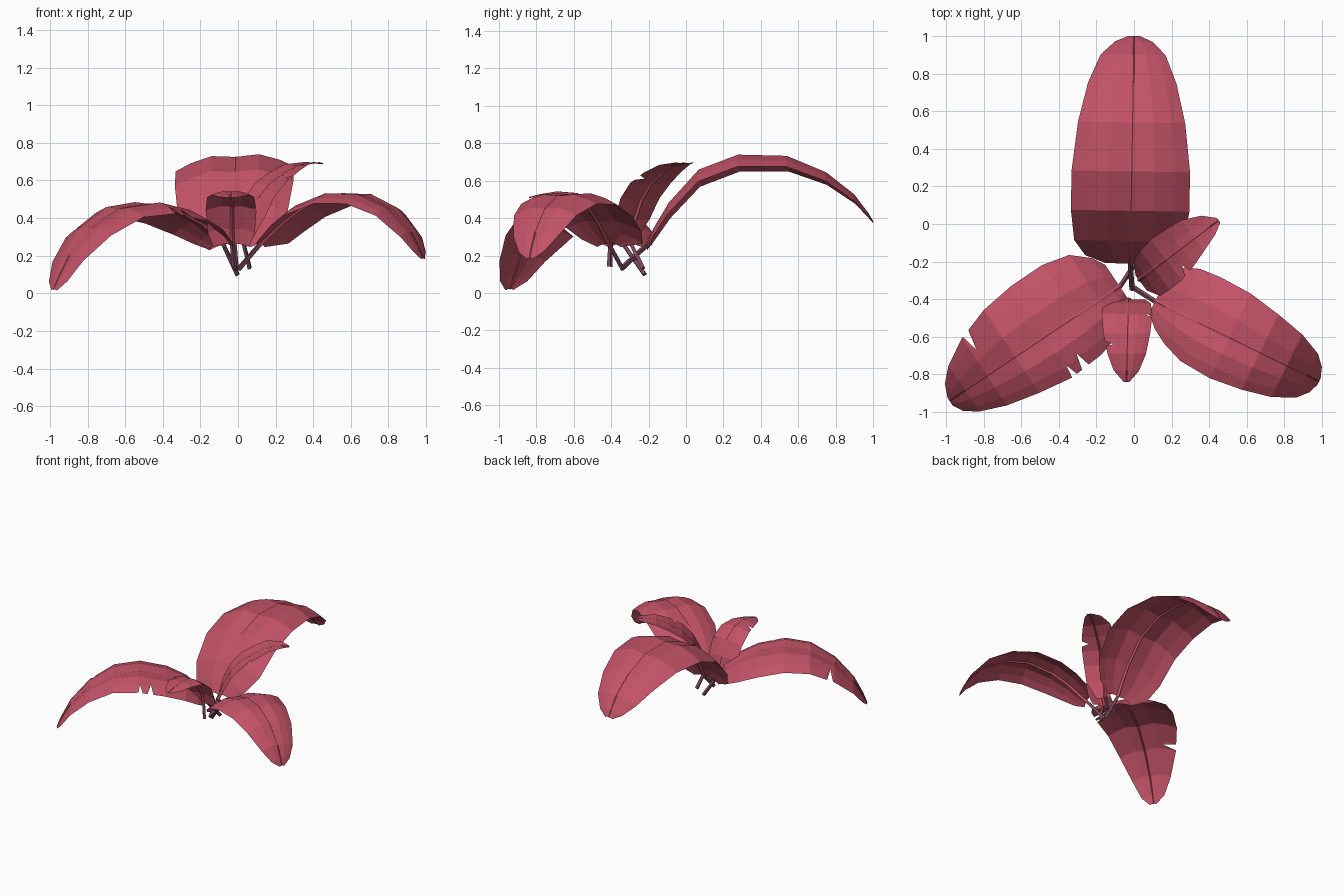
import bpy, bmesh, math
from mathutils import Vector

if "Cube" in bpy.data.objects:
    bpy.data.objects.remove(bpy.data.objects["Cube"])

pink = bpy.data.materials.new("rose leaf")
pink.diffuse_color = (0.54, 0.085, 0.135, 1)
pink.use_nodes = True
pink.node_tree.nodes["Principled BSDF"].inputs["Base Color"].default_value = pink.diffuse_color
stem_mat = bpy.data.materials.new("plum stem")
stem_mat.diffuse_color = (0.2, 0.07, 0.105, 1)
stem_mat.use_nodes = True
stem_mat.node_tree.nodes["Principled BSDF"].inputs["Base Color"].default_value = stem_mat.diffuse_color


def make_object(name, bm, mats):
    me = bpy.data.meshes.new(name)
    bm.to_mesh(me)
    bm.free()
    for m in mats:
        me.materials.append(m)
    ob = bpy.data.objects.new(name, me)
    bpy.context.collection.objects.link(ob)


def lerp_row(rows, s):
    for a, b in zip(rows, rows[1:]):
        if a[0] <= s <= b[0]:
            t = (s - a[0]) / (b[0] - a[0])
            return tuple(p + (q - p) * t for p, q in zip(a, b))


def leaf(name, base, tip, foot, rows, droop=0.2, puff=0.03, roll=0.0, tears=()):
    """rows: distance along the rib, height, left width, right width.
    tears: distance, side (-1 left, 1 right), depth, half opening."""
    base2 = Vector((base[0], base[1], 0))
    d = (Vector((tip[0], tip[1], 0)) - base2).normalized()
    right = Vector((d.y, -d.x, 0))
    # extra rows where the blade is torn
    full = [(r, 0, 0) for r in rows]
    for s, side, depth, half in tears:
        for ds, dep in ((-half, 0), (0, depth), (half, 0)):
            full.append((lerp_row(rows, s + ds), side, dep))
    full.sort(key=lambda f: f[0][0])
    centre = lambda r: base2 + d * r[0] + Vector((0, 0, r[1]))

    def sag(a):
        # height across half a blade: slight rise, then a drooping edge
        pts = ((0, 0), (0.4, puff), (0.75, -droop * 0.38), (1, -droop))
        for p, q in zip(pts, pts[1:]):
            if a <= q[0]:
                return p[1] + (q[1] - p[1]) * (a - p[0]) / (q[0] - p[0])

    # blade: seven points across
    bm = bmesh.new()
    grid = []
    for r, side, depth in full:
        line = []
        for u in (-1, -0.75, -0.4, 0, 0.4, 0.75, 1):
            w = r[2] if u < 0 else r[3]
            k = u
            if u * side > 0:
                k = side * min(abs(u), 1 - depth * (1 if abs(u) == 1 else 1.05))
            line.append(bm.verts.new(centre(r) + right * (k * w)
                                     + Vector((0, 0, (sag(abs(k)) + roll * k) * w))))
        grid.append(line)
    for a, b in zip(grid, grid[1:]):
        for i in range(6):
            bm.faces.new((a[i], a[i + 1], b[i + 1], b[i]))
    make_object(name + "_blade", bm, [pink])

    # plum stem, continuing as a tapering leaf-coloured rib under the blade
    pts = [Vector(foot)] + [centre(r) for r in rows]
    bm = bmesh.new()
    rings = []
    for i, p in enumerate(pts):
        tan = (pts[min(i + 1, len(pts) - 1)] - pts[max(i - 1, 0)]).normalized()
        nrm = right.cross(tan).normalized()
        rad = 0.017 * (1 - i / len(pts)) + 0.001
        top = 0.003 if i > 1 else rad * 0.6
        rings.append([bm.verts.new(p + o) for o in
                      (right * rad * 0.8, nrm * top, -right * rad * 0.8, -nrm * rad)])
    for n, (a, b) in enumerate(zip(rings, rings[1:])):
        for i in range(4):
            j = (i + 1) % 4
            f = bm.faces.new((a[i], a[j], b[j], b[i]))
            f.material_index = 0 if n < 1 else 1
    bm.faces.new(rings[0][::-1])
    bm.faces.new(rings[-1]).material_index = 1
    bmesh.ops.recalc_face_normals(bm, faces=bm.faces)
    make_object(name + "_stem", bm, [stem_mat, pink])


leaf("back_leaf", (-0.02, -0.2), (0.0, 1), (-0.01, -0.35, 0.13), [
    (-.01, .26, .13, .09), (.03, .34, .24, .2), (.11, .47, .3, .28), (.27, .645, .32, .31),
    (.48, .725, .32, .31), (.74, .72, .29, .28), (.95, .635, .24, .23),
    (1.1, .52, .175, .17), (1.17, .43, .1, .1), (1.2, .38, .03, .03)], roll=0.04)

leaf("left_leaf", (-0.1, -0.35), (-0.95, -0.92), (0.0, -0.22, 0.1), [
    (-.03, .26, .09, .14), (.01, .3, .14, .21), (.1, .37, .2, .29), (.25, .435, .245, .326),
    (.45, .475, .26, .325), (.64, .45, .23, .3), (.82, .345, .19, .24),
    (.96, .2, .135, .16), (1.03, .08, .085, .09), (1.06, .02, .03, .02)],
    roll=0.0, tears=[(.36, -1, .35, .022), (.44, -1, .28, .022), (.79, 1, .42, .022)])

leaf("right_leaf", (0.13, -0.42), (0.95, -0.82), (0.0, -0.34, 0.13), [
    (-.02, .26, .07, .07), (.04, .31, .23, .13), (.12, .38, .26, .18), (.24, .46, .268, .226),
    (.42, .525, .26, .24), (.6, .52, .225, .22), (.76, .45, .185, .186),
    (.88, .325, .13, .13), (.93, .235, .075, .075), (.95, .185, .02, .02)])

leaf("front_leaf", (-0.03, -0.40), (-0.04, -0.84), (-0.02, -0.405, 0.14), [
    (0, .26, .09, .1), (.02, .34, .12, .13), (.08, .46, .13, .14), (.18, .53, .12, .13),
    (.29, .54, .1, .105), (.38, .525, .065, .07), (.44, .51, .015, .015)],
    droop=0.15, tears=[(.08, -1, .3, .012), (.24, 1, .4, .012)])

leaf("upper_leaf", (0.05, -0.28), (0.45, 0.02), (0.06, -0.23, 0.13), [
    (-.03, .27, .03, .07), (.01, .39, .1, .135), (.07, .5, .12, .14), (.15, .58, .135, .137),
    (.25, .64, .13, .115), (.34, .68, .12, .085), (.44, .695, .075, .05), (.5, .69, .015, .015)],
    droop=-0.05, puff=-0.01, tears=[(.2, 1, .4, .02)])
